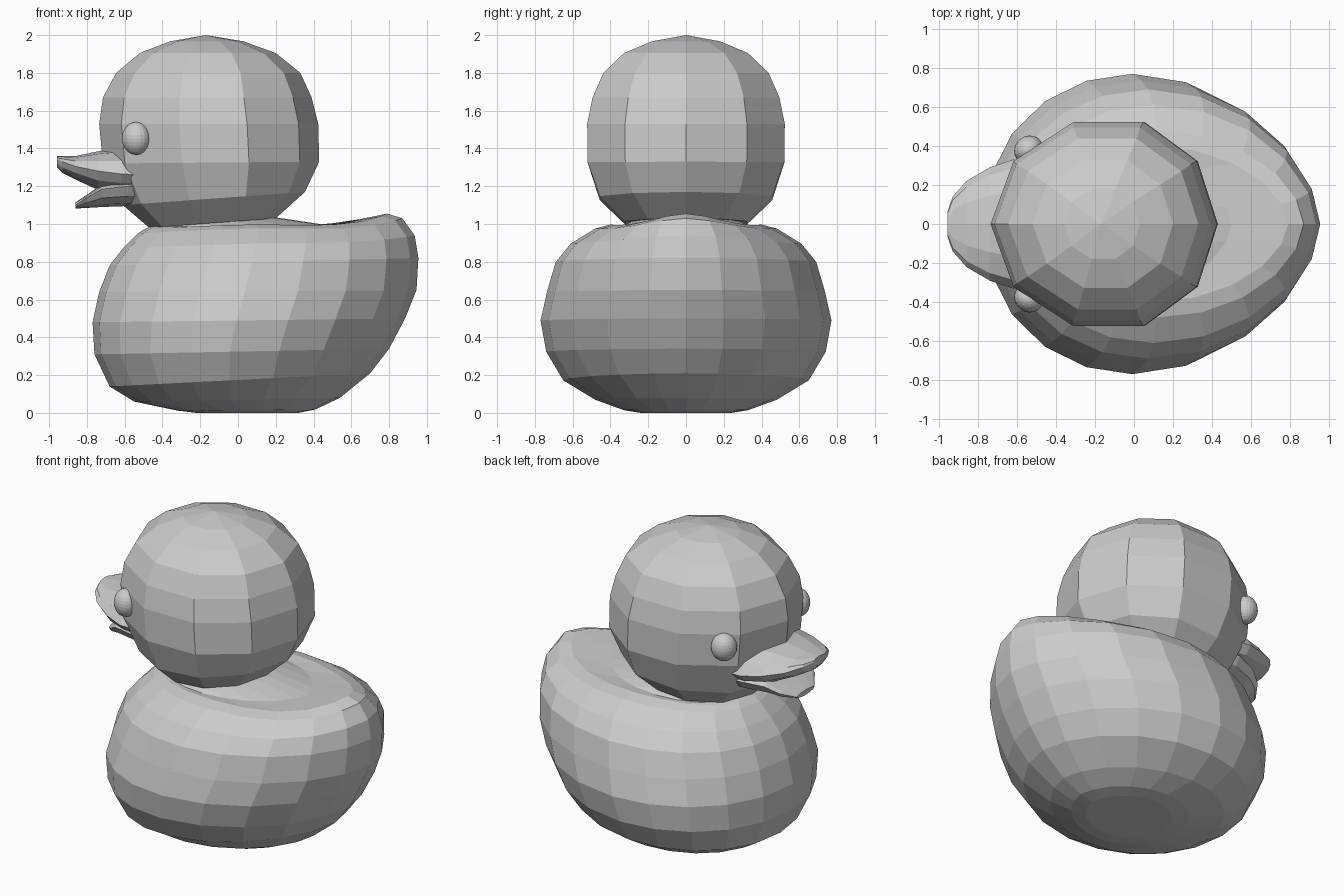
import bpy, bmesh
from math import cos, sin, pi, atan2


def loft(name, rings):
    """Skin a list of equal-length point rings and cap both ends."""
    bm = bmesh.new()
    loops = [[bm.verts.new(p) for p in ring] for ring in rings]
    n = len(loops[0])
    for a, b in zip(loops, loops[1:]):
        for i in range(n):
            j = (i + 1) % n
            bm.faces.new((a[i], a[j], b[j], b[i]))
    bm.faces.new(loops[0])
    bm.faces.new(loops[-1])
    bmesh.ops.remove_doubles(bm, verts=bm.verts, dist=0.0005)
    bmesh.ops.recalc_face_normals(bm, faces=bm.faces)
    mesh = bpy.data.meshes.new(name)
    bm.to_mesh(mesh)
    bm.free()
    ob = bpy.data.objects.new(name, mesh)
    bpy.context.collection.objects.link(ob)
    return ob


def plan_ring(sides, zf, zb, x0, x1, hw, dip=0.0, mid=0.5, pf=1.0, pb=1.0):
    """Egg-shaped ring seen from above; z slopes from zf (at x0) to zb (at x1)
    and sags by dip just in front of the tail."""
    xm = x0 + mid * (x1 - x0)
    ring = []
    for i in range(sides):
        c, s = cos(2 * pi * i / sides), sin(2 * pi * i / sides)
        x = xm + c * ((x1 - xm) if c > 0 else (xm - x0))
        y = hw * abs(s) ** (pb if c > 0 else pf) * (1 if s > 0 else -1)
        t = (x - x0) / (x1 - x0) if x1 > x0 else 0
        ring.append((x, y, zf + (zb - zf) * t - dip * 12.2 * t ** 4 * (1 - t)))
    return ring


def bill_ring(x, w, top, edge, bottom, sides=12):
    """Lens-shaped upright ring for the bill."""
    ring = []
    for i in range(sides):
        c, s = cos(2 * pi * i / sides), sin(2 * pi * i / sides)
        ring.append((x, w * c, edge + s * ((top - edge) if s > 0 else (edge - bottom))))
    return ring


# Body with raised tail: z front, z back, x front, x back, half width, dip
body = [
    (0.00, 0.00, -0.22, 0.32, 0.24),
    (0.012, 0.018, -0.32, 0.41, 0.33),
    (0.06, 0.08, -0.55, 0.54, 0.48),
    (0.14, 0.21, -0.68, 0.70, 0.65),
    (0.31, 0.34, -0.76, 0.80, 0.74),
    (0.48, 0.50, -0.77, 0.885, 0.77),
    (0.64, 0.65, -0.735, 0.945, 0.735),
    (0.78, 0.82, -0.68, 0.955, 0.69),
    (0.87, 0.94, -0.61, 0.935, 0.61, 0.02),
    (0.95, 1.03, -0.53, 0.87, 0.48, 0.035),
    (0.97, 1.055, -0.50, 0.79, 0.40, 0.04),
    (0.985, 0.99, -0.47, 0.50, 0.34),
    (0.985, 1.035, -0.46, 0.20, 0.30),
]
loft("body", [plan_ring(20, *r, mid=0.46, pf=0.95, pb=1.15) for r in body])

# Ten-sided head
head = [
    (0.98, 1.03, -0.47, 0.20, 0.34),
    (1.10, 1.17, -0.61, 0.355, 0.48),
    (1.32, 1.33, -0.715, 0.43, 0.547),
    (1.53, 1.53, -0.735, 0.425, 0.55),
    (1.67, 1.67, -0.715, 0.39, 0.52),
    (1.80, 1.80, -0.645, 0.33, 0.46),
    (1.905, 1.905, -0.52, 0.20, 0.345),
    (1.967, 1.967, -0.36, 0.03, 0.19),
    (2.00, 2.00, -0.17, -0.17, 0.0),
]
loft("head", [plan_ring(10, *r, mid=0.53) for r in head])

# Upper bill: x, half width, top, edge, bottom
upper = [
    (-0.957, 0.06, 1.36, 1.34, 1.30),
    (-0.93, 0.14, 1.36, 1.33, 1.27),
    (-0.86, 0.22, 1.36, 1.305, 1.235),
    (-0.74, 0.29, 1.385, 1.28, 1.18),
    (-0.62, 0.33, 1.40, 1.265, 1.17),
    (-0.50, 0.32, 1.39, 1.26, 1.17),
]
loft("upper_bill", [bill_ring(*r) for r in upper])

# Lower bill
lower = [
    (-0.86, 0.09, 1.115, 1.10, 1.082),
    (-0.80, 0.18, 1.155, 1.14, 1.085),
    (-0.72, 0.23, 1.21, 1.185, 1.09),
    (-0.58, 0.28, 1.24, 1.20, 1.095),
    (-0.45, 0.28, 1.24, 1.20, 1.10),
]
loft("lower_bill", [bill_ring(*r) for r in lower])

# Flattened eyes facing out from the head
for side, label in ((-1, "near"), (1, "far")):
    bpy.ops.mesh.primitive_uv_sphere_add(
        segments=20, ring_count=14, radius=1, location=(-0.54, side * 0.381, 1.453),
        rotation=(0, 0, atan2(side * 0.8, -0.6)))
    eye = bpy.context.object
    eye.name = "eye_" + label
    eye.scale = (0.07, 0.077, 0.087)
